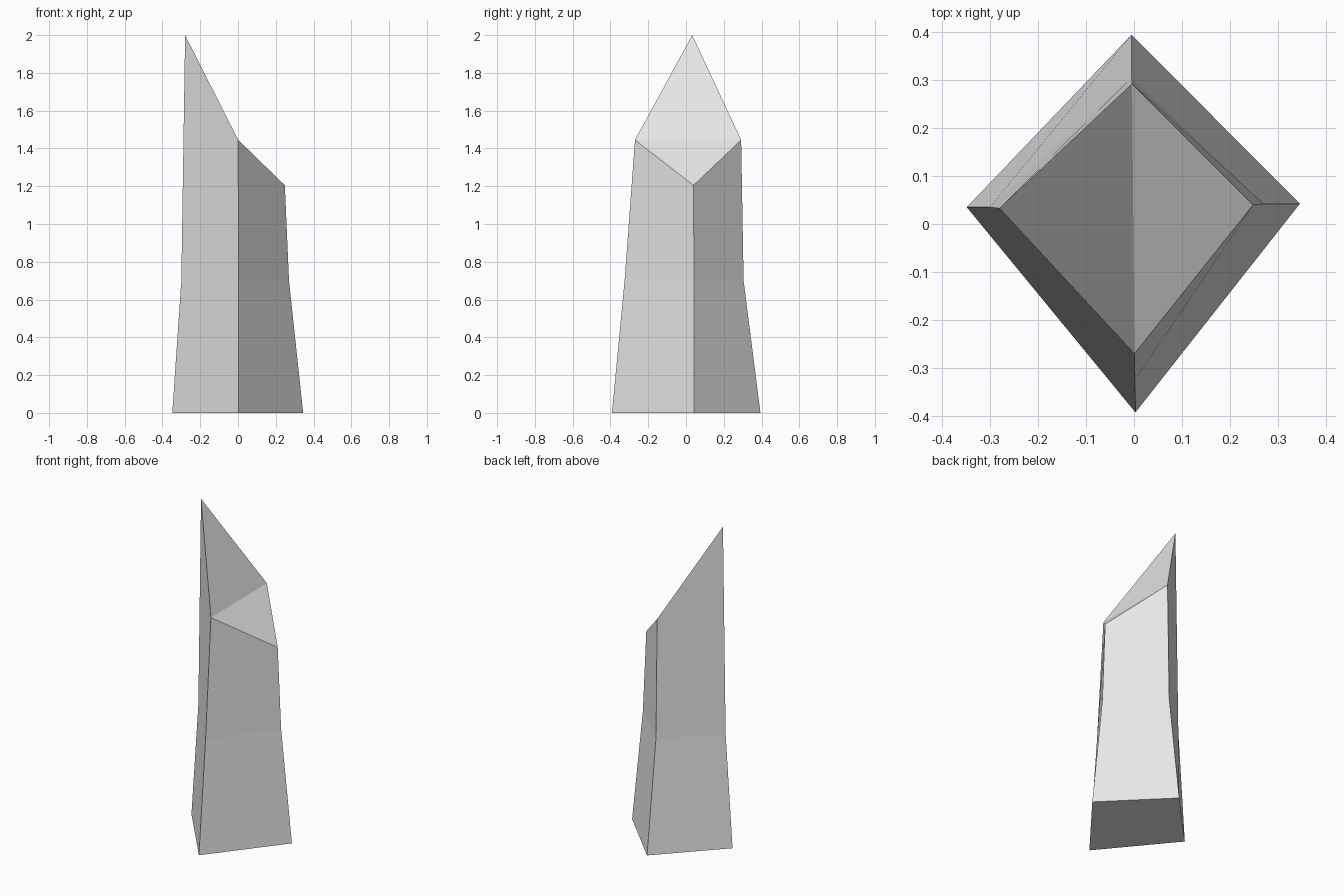
import bpy
import bmesh

cube = bpy.data.objects.get("Cube")
if cube:
    bpy.data.objects.remove(cube, do_unlink=True)

# Plain stone colour
stone = bpy.data.materials.new("grey_stone")
stone.use_nodes = True
colour = (0.8, 0.8, 0.8, 1.0)
stone.diffuse_color = colour
for node in stone.node_tree.nodes:
    if node.type == "BSDF_PRINCIPLED":
        node.inputs["Base Color"].default_value = colour

# Four-sided rings, each ordered front, left, back, right
base = [(0.003, -0.392, 0), (0.345, 0.042, 0), (-0.005, 0.394, 0), (-0.348, 0.035, 0)]
waist = [(0.002, -0.325, 0.7), (0.27, 0.042, 0.7), (-0.005, 0.305, 0.7), (-0.3, 0.035, 0.7)]
rim = [(0.001, -0.27, 1.445), (0.248, 0.04, 1.205), (-0.004, 0.292, 1.445), (-0.28, 0.033, 2)]

bm = bmesh.new()
rings = [[bm.verts.new(p) for p in ring] for ring in (base, waist, rim)]

# Tapered side walls
for lower, upper in zip(rings, rings[1:]):
    for i in range(4):
        j = (i + 1) % 4
        bm.faces.new((lower[i], lower[j], upper[j], upper[i]))

# Flat underside and the two slanted cuts that meet at a front-to-back crease
bm.faces.new(rings[0][::-1])
front, left, back, right = rings[2]
bm.faces.new((front, left, back))
bm.faces.new((front, back, right))
bmesh.ops.recalc_face_normals(bm, faces=bm.faces[:])

mesh = bpy.data.meshes.new("crystal_shard")
bm.to_mesh(mesh)
bm.free()
mesh.materials.append(stone)
shard = bpy.data.objects.new("crystal_shard", mesh)
bpy.context.collection.objects.link(shard)
